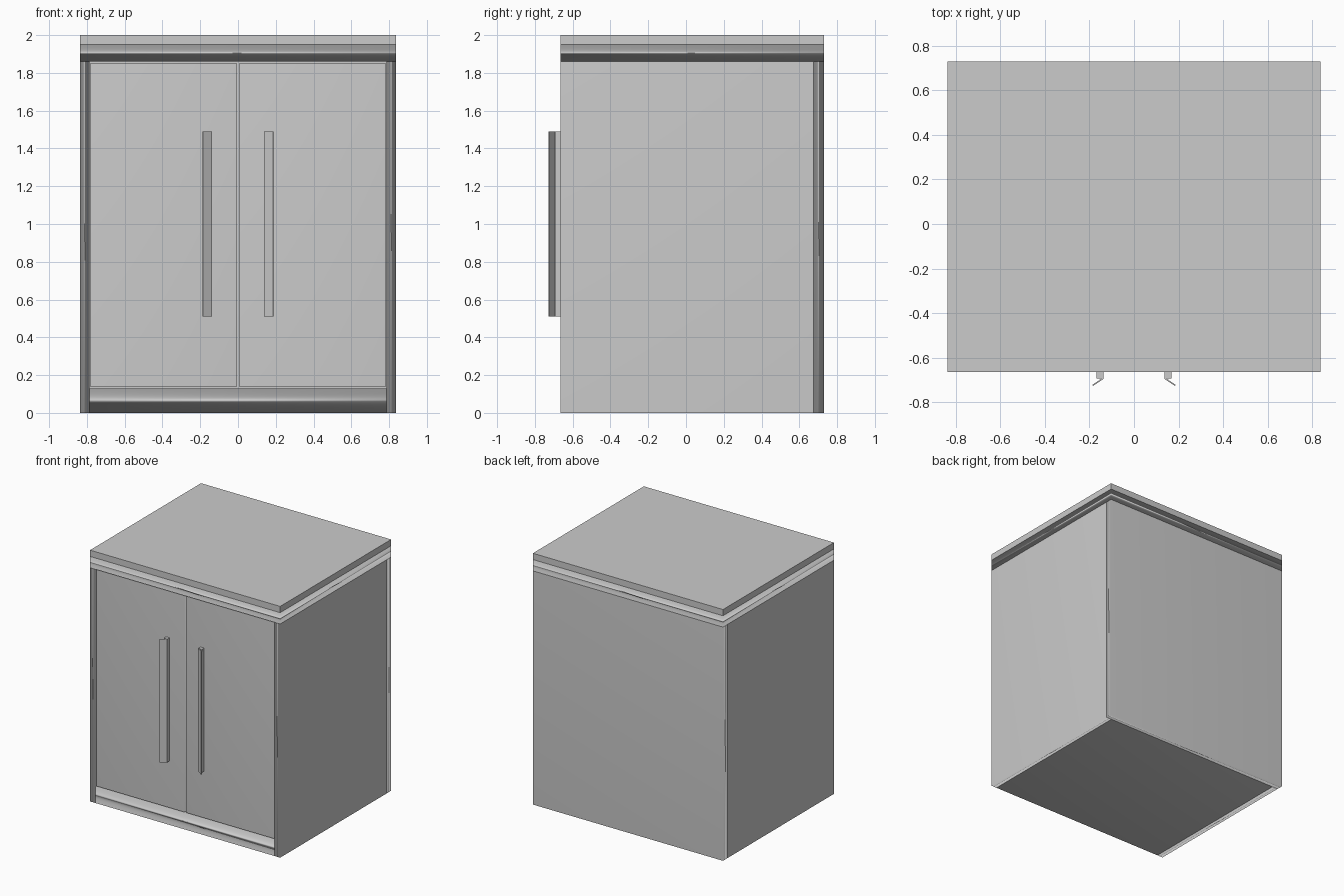
import bpy
import bmesh

if "Cube" in bpy.data.objects:
    bpy.data.objects.remove(bpy.data.objects["Cube"])


def finish(name, bm, weighted):
    bmesh.ops.recalc_face_normals(bm, faces=bm.faces)
    mesh = bpy.data.meshes.new(name)
    bm.to_mesh(mesh)
    bm.free()
    obj = bpy.data.objects.new(name, mesh)
    bpy.context.collection.objects.link(obj)
    if weighted:
        # soft shading on the thin edges, flat shading on the broad faces
        for p in mesh.polygons:
            p.use_smooth = True
        obj.modifiers.new("weighted_normals", 'WEIGHTED_NORMAL')
    return obj


def board(name, x, y, z, weighted=True):
    bm = bmesh.new()
    bmesh.ops.create_cube(bm, size=1)
    for v in bm.verts:
        v.co = [r[0] if c < 0 else r[1] for r, c in zip((x, y, z), v.co)]
    return finish(name, bm, weighted)


def extrusion(name, profile, z0, z1):
    bm = bmesh.new()
    face = bm.faces.new([bm.verts.new((x, y, z0)) for x, y in profile])
    ext = bmesh.ops.extrude_face_region(bm, geom=[face])
    for g in ext["geom"]:
        if isinstance(g, bmesh.types.BMVert):
            g.co.z = z1
    return finish(name, bm, False)


W, FRONT, BACK = 0.837, -0.665, 0.73
INNER = 0.787

# Carcass
board("back_panel", (-W, W), (0.675, BACK), (0, 1.86))
board("base_plinth", (-INNER, INNER), (FRONT, 0.675), (0, 0.13))
board("top_panel", (-W, W), (FRONT, BACK), (1.86, 1.95))
board("top_slab", (-W, W), (FRONT, BACK), (1.95, 2.0), False)

# Handle cross-section: mounting strip with an angled lip
handle = [(0.168, FRONT), (0.168, -0.693), (0.145, -0.693), (0.187, -0.722),
          (0.184, -0.727), (0.137, -0.696), (0.137, FRONT)]

# Sides, doors and handles, left and right
for side, s in (("left", -1), ("right", 1)):
    def span(a, b):
        return tuple(sorted((a * s, b * s)))
    board(side + "_side_panel", span(INNER, W), (FRONT, 0.675), (0, 1.86))
    board(side + "_door", span(0.007, 0.78), (FRONT, -0.615), (0.137, 1.853))
    extrusion(side + "_handle", [(x * s, y) for x, y in handle], 0.51, 1.49)
